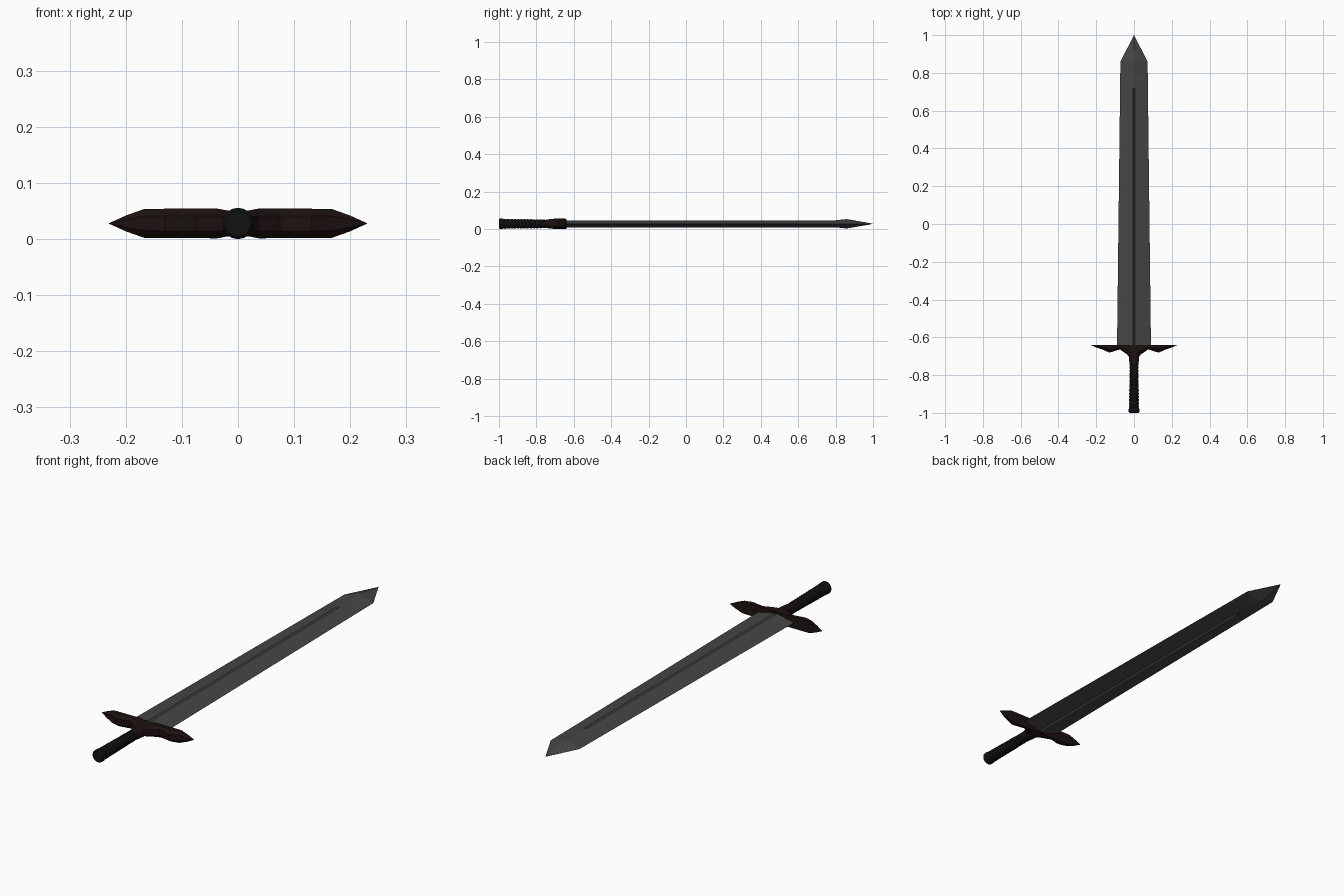
import bpy, bmesh, math

if "Cube" in bpy.data.objects:
    bpy.data.objects.remove(bpy.data.objects["Cube"])

CZ = 0.028  # mid-plane height of the sword


def material(name, rgb):
    m = bpy.data.materials.new(name)
    m.diffuse_color = (*rgb, 1)
    m.use_nodes = True
    m.node_tree.nodes["Principled BSDF"].inputs["Base Color"].default_value = m.diffuse_color
    return m


def loft(name, sections, mat):
    """Skin closed cross-sections of equal point count and cap both ends."""
    bm = bmesh.new()
    rings = [[bm.verts.new((x, y, z + CZ)) for x, y, z in s] for s in sections]
    n = len(rings[0])
    for a, b in zip(rings, rings[1:]):
        for i in range(n):
            j = (i + 1) % n
            bm.faces.new((a[i], a[j], b[j], b[i]))
    bm.faces.new(rings[0])
    bm.faces.new(rings[-1])
    bmesh.ops.remove_doubles(bm, verts=bm.verts, dist=1e-5)
    bmesh.ops.recalc_face_normals(bm, faces=bm.faces)
    me = bpy.data.meshes.new(name)
    bm.to_mesh(me)
    bm.free()
    ob = bpy.data.objects.new(name, me)
    bpy.context.collection.objects.link(ob)
    me.materials.append(mat)
    return ob


steel = material("dark_steel", (0.06, 0.06, 0.06))
bronze = material("dark_bronze", (0.012, 0.006, 0.005))
leather = material("black_leather", (0.006, 0.006, 0.006))


# Blade: diamond section with a narrow central groove that ends before the point
def blade_section(y, w, t, g, depth):
    return [(w, y, 0), (g, y, t), (0, y, t - depth), (-g, y, t),
            (-w, y, 0), (-g, y, -t), (0, y, -(t - depth)), (g, y, -t)]


loft("blade", [blade_section(*s) for s in (
    (-0.66, 0.090, 0.019, 0.006, 0.006),
    (0.69, 0.074, 0.019, 0.006, 0.006),
    (0.72, 0.0737, 0.019, 0.004, 0.0),
    (0.80, 0.0728, 0.019, 0.003, 0.0),
    (0.86, 0.072, 0.025, 0.002, 0.0),
    (0.998, 0.001, 0.001, 0.0005, 0.0))], steel)


# Crossguard: flat blade side, scalloped grip side, pointed ends
def guard_section(x, low, h):
    top = -0.64
    mid = top + (low - top) * 0.55
    return [(x, top, h), (x, mid, h), (x, low, h * 0.5),
            (x, low, -h * 0.5), (x, mid, -h), (x, top, -h)]


half = [(0.018, -0.715, 0.023), (0.037, -0.690, 0.0265), (0.075, -0.664, 0.0262),
        (0.130, -0.681, 0.0262), (0.167, -0.665, 0.0258), (0.200, -0.654, 0.014),
        (0.230, -0.6405, 0.0004)]
stations = [(-x, l, h) for x, l, h in reversed(half)] + half
loft("crossguard", [guard_section(*s) for s in stations], bronze)


# Turned parts along the y axis
def turned(name, profile, mat, sides=16):
    secs = [[(r * math.cos(2 * math.pi * i / sides), y, r * math.sin(2 * math.pi * i / sides))
             for i in range(sides)] for y, r in profile]
    return loft(name, secs, mat)


# Collar flaring from the grip into the guard
turned("collar", [(-0.745, 0.023), (-0.72, 0.026), (-0.70, 0.0275), (-0.645, 0.028)], bronze)

# Grip with wrapped ridges, swelling gently toward the pommel
grip = []
wraps = 14
for i in range(wraps):
    y = -0.975 + 0.24 * i / wraps
    r = 0.0265 - 0.0035 * i / wraps
    grip += [(y, r - 0.003), (y + 0.005, r), (y + 0.012, r)]
grip.append((-0.73, 0.021))
turned("grip", grip, leather)

# Pommel: bevelled disc
turned("pommel", [(-1.0, 0.023), (-0.995, 0.028), (-0.981, 0.028), (-0.972, 0.024)], leather)
